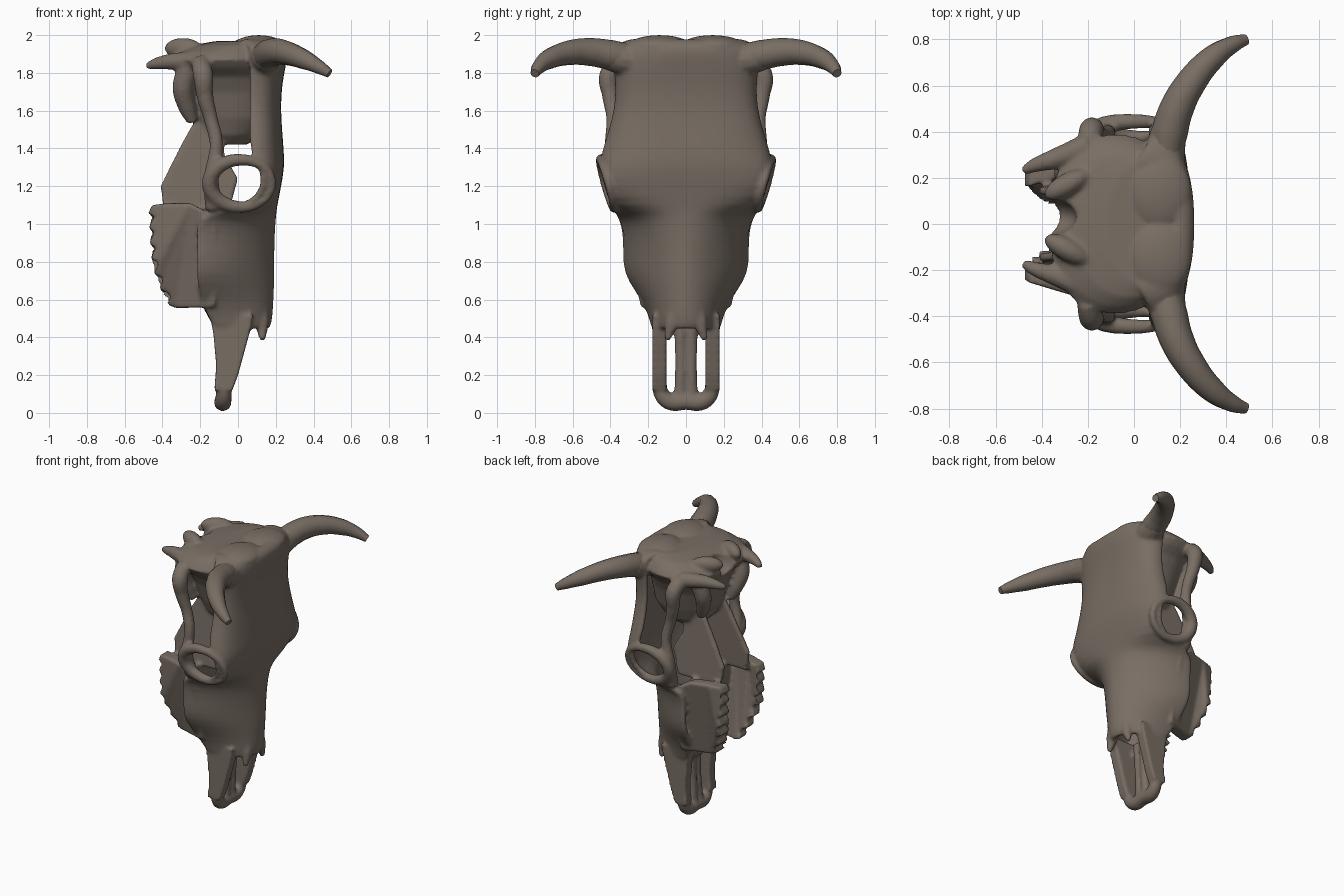
import bpy, bmesh, math

cube = bpy.data.objects.get("Cube")
if cube:
    bpy.data.objects.remove(cube, do_unlink=True)

BONE = (0.19, 0.155, 0.127, 1)
bone = bpy.data.materials.new("weathered_bone")
bone.use_nodes = True
bone.diffuse_color = BONE
shader = bone.node_tree.nodes["Principled BSDF"]
shader.inputs["Base Color"].default_value = BONE
shader.inputs["Roughness"].default_value = 0.8

BACK_SHIFT = 0.03   # the rear of the skull leans slightly to one side
skull_parts = []


def activate(ob):
    bpy.ops.object.select_all(action='DESELECT')
    bpy.context.view_layer.objects.active = ob
    ob.select_set(True)


def finish(ob):
    ob.data.materials.clear()
    ob.data.materials.append(bone)
    activate(ob)
    bpy.ops.object.shade_smooth_by_angle(angle=math.radians(60))


def from_bmesh(name, bm):
    bmesh.ops.recalc_face_normals(bm, faces=bm.faces)
    mesh = bpy.data.meshes.new(name)
    bm.to_mesh(mesh)
    bm.free()
    ob = bpy.data.objects.new(name, mesh)
    bpy.context.collection.objects.link(ob)
    skull_parts.append(ob)
    return ob


def spow(v, e):
    return math.copysign(abs(v) ** e, v)


def loft(name, rings, closed, n=32):
    """Rings of (z, back x, front x, half width, exponent); open ones are front halves."""
    bm = bmesh.new()
    rows = []
    for z, xb, xf, hw, e in rings:
        row = []
        for i in range(n if closed else n + 1):
            if closed:
                t = 2 * math.pi * i / n
                x = (xb + xf) / 2 + (xf - xb) / 2 * spow(math.cos(t), e)
            else:
                t = math.pi * (i / n - 0.5)
                x = xb + (xf - xb) * max(math.cos(t), 0) ** e
            row.append(bm.verts.new((x, hw * spow(math.sin(t), e), z)))
        rows.append(row)
    for a, b in zip(rows, rows[1:]):
        for i in range(n):
            j = (i + 1) % len(a)
            bm.faces.new((a[i], a[j], b[j], b[i]))
    if closed:
        bm.faces.new(rows[0])
        bm.faces.new(rows[-1])
    return from_bmesh(name, bm)


def slab(name, outline, y_at, thick):
    """Side outline of (x, z), given thickness along y, following y_at(x, z)."""
    bm = bmesh.new()
    sides = [[bm.verts.new((x, y_at(x, z) + d, z)) for x, z in outline]
             for d in (-thick / 2, thick / 2)]
    bm.faces.new(sides[0])
    bm.faces.new(sides[1])
    for i in range(len(outline)):
        j = (i + 1) % len(outline)
        bm.faces.new((sides[0][i], sides[0][j], sides[1][j], sides[1][i]))
    bmesh.ops.triangulate(bm, faces=[f for f in bm.faces if len(f.verts) > 4])
    return from_bmesh(name, bm)


def tube(name, points, cyclic=False):
    """Smooth tapered tube through (x, y, z, radius)."""
    cu = bpy.data.curves.new(name, 'CURVE')
    cu.dimensions = '3D'
    cu.bevel_depth, cu.bevel_resolution, cu.use_fill_caps = 1, 4, True
    sp = cu.splines.new('BEZIER')
    sp.bezier_points.add(len(points) - 1)
    sp.use_cyclic_u, sp.resolution_u = cyclic, 8
    for bp, (x, y, z, r) in zip(sp.bezier_points, points):
        bp.co, bp.radius = (x, y, z), r
        bp.handle_left_type = bp.handle_right_type = 'AUTO'
    ob = bpy.data.objects.new(name, cu)
    bpy.context.collection.objects.link(ob)
    activate(ob)
    bpy.ops.object.convert(target='MESH')
    return bpy.context.object


def ellipsoid(name, loc, size, turn=0):
    bpy.ops.mesh.primitive_uv_sphere_add(segments=24, ring_count=14, location=loc,
                                         rotation=(0, 0, turn))
    ob = bpy.context.object
    ob.name, ob.scale = name, size
    return ob


# Forehead, nose and cheeks: one curved shell, cut back at the eye sockets
face = loft("face_shell", [
    (0.44, -0.11, 0.15, 0.165, 0.9), (0.50, -0.16, 0.165, 0.175, 0.95),
    (0.60, -0.20, 0.17, 0.215, 1.05), (0.70, -0.22, 0.175, 0.29, 1.2),
    (0.78, -0.22, 0.175, 0.32, 1.25), (0.90, -0.22, 0.175, 0.315, 1.15),
    (1.00, -0.22, 0.18, 0.325, 1.05), (1.06, -0.20, 0.185, 0.355, 0.95),
    (1.10, 0.06, 0.19, 0.385, 0.85), (1.20, 0.13, 0.21, 0.42, 0.75),
    (1.30, 0.11, 0.228, 0.44, 0.75), (1.38, 0.06, 0.225, 0.43, 0.75),
    (1.50, 0.06, 0.215, 0.39, 0.7), (1.62, 0.06, 0.208, 0.36, 0.7),
    (1.74, 0.06, 0.215, 0.355, 0.7), (1.84, 0.06, 0.235, 0.37, 0.75),
    (1.92, 0.06, 0.25, 0.37, 0.85), (1.955, 0.05, 0.235, 0.33, 0.85),
    (1.97, 0.0, 0.18, 0.25, 0.85)], False)
mod = face.modifiers.new("bone_thickness", 'SOLIDIFY')
mod.thickness, mod.offset = 0.036, 0
mod = face.modifiers.new("smooth", 'SUBSURF')
mod.levels = mod.render_levels = 1

# Braincase flaring into the occipital plate, with the spinal opening cut out
brain = loft("braincase", [
    (1.42, -0.16, 0.05, 0.13, 1), (1.47, -0.21, 0.12, 0.18, 0.9),
    (1.56, -0.25, 0.19, 0.22, 0.9), (1.70, -0.28, 0.20, 0.26, 0.85),
    (1.78, -0.31, 0.20, 0.30, 0.85), (1.83, -0.35, 0.20, 0.36, 0.85),
    (1.87, -0.37, 0.20, 0.39, 0.85), (1.91, -0.34, 0.22, 0.36, 0.9),
    (1.945, -0.25, 0.22, 0.32, 0.9), (1.968, -0.12, 0.20, 0.26, 1)], True, 40)
cutter = ellipsoid("opening_cutter", (-0.36, BACK_SHIFT, 1.93), (0.11, 0.08, 0.13))
cutter.hide_render = True
mod = brain.modifiers.new("spinal_opening", 'BOOLEAN')
mod.operation, mod.object = 'DIFFERENCE', cutter
activate(brain)
bpy.ops.object.modifier_apply(modifier=mod.name)
bpy.data.objects.remove(cutter, do_unlink=True)

# Palate between the tooth rows
loft("palate", [
    (0.42, -0.11, -0.05, 0.09, 0.7), (0.55, -0.18, -0.13, 0.16, 0.7),
    (0.75, -0.22, -0.17, 0.25, 0.7), (1.00, -0.23, -0.18, 0.28, 0.7),
    (1.08, -0.22, -0.18, 0.27, 0.7)], True)

# Saw-toothed rear edge of the cheek teeth
tooth_edge = []
for i in range(7):
    z = 1.10 - i * 0.08
    x = -0.455 + 0.1 * (i / 6) ** 3
    tooth_edge += [(x, z), (x - 0.02, z - 0.045), (x + 0.025, z - 0.065)]
TOOTH_ROW = [(-0.12, 0.56), (-0.12, 1.04), (-0.25, 1.11), (-0.37, 1.11)] + tooth_edge
PREMAXILLA = [(-0.15, 0.52), (0.08, 0.52), (0.06, 0.42), (0.0, 0.2), (-0.03, 0.12),
              (-0.125, 0.12), (-0.115, 0.25), (-0.13, 0.42)]
PTERYGOID = [(-0.41, 1.2), (-0.39, 1.06), (-0.05, 1.06), (0.0, 1.24), (-0.07, 1.36),
             (-0.1, 1.6), (-0.21, 1.58), (-0.3, 1.42)]

for s, side in ((-1, "front"), (1, "back")):
    def part(kind, points, cyclic=False, shift=0):
        ob = tube(f"{side}_{kind}", [(x, s * y + shift, z, r) for x, y, z, r in points], cyclic)
        if kind == "horn":
            finish(ob)
        else:
            skull_parts.append(ob)

    part("horn", [(0.13, 0.26, 1.875, 0.07), (0.155, 0.40, 1.895, 0.079),
                  (0.185, 0.50, 1.91, 0.074), (0.245, 0.61, 1.908, 0.066),
                  (0.34, 0.72, 1.875, 0.054), (0.43, 0.78, 1.83, 0.037),
                  (0.485, 0.80, 1.797, 0.024)])
    # Flared bone collar under each horn
    part("horn_collar", [(0.13, 0.22, 1.86, 0.085), (0.14, 0.34, 1.875, 0.085),
                         (0.155, 0.42, 1.895, 0.076)])
    # Eye socket rim, thicker behind
    rim = []
    for i in range(12):
        a = 2 * math.pi * i / 12
        rim.append((0.015 + 0.165 * math.cos(a), 0.41 + 0.035 * math.sin(a),
                    1.215 + 0.125 * math.sin(a), 0.032 - 0.01 * math.cos(a)))
    part("eye_socket_rim", rim, True)
    # Cheek arch, broad where it meets the braincase
    part("cheek_arch", [(-0.13, 0.35, 1.08, 0.045), (-0.14, 0.39, 1.25, 0.04),
                        (-0.115, 0.395, 1.42, 0.036), (-0.145, 0.385, 1.56, 0.038),
                        (-0.175, 0.40, 1.68, 0.045), (-0.185, 0.405, 1.79, 0.055),
                        (-0.20, 0.33, 1.86, 0.05)])
    part("skull_base_process", [(-0.20, 0.31, 1.86, 0.055), (-0.35, 0.25, 1.86, 0.045),
                                (-0.43, 0.225, 1.85, 0.032), (-0.48, 0.20, 1.835, 0.02)],
         shift=BACK_SHIFT)
    part("ear_bulla", [(-0.26, 0.24, 1.83, 0.06), (-0.29, 0.22, 1.72, 0.058),
                       (-0.27, 0.19, 1.62, 0.048), (-0.24, 0.17, 1.54, 0.03)])
    part("nasal_tip", [(0.11, 0.06, 0.60, 0.045), (0.125, 0.075, 0.48, 0.04),
                       (0.13, 0.10, 0.385, 0.016)])
    part("palate_bar", [(-0.06, 0.03, 0.48, 0.034), (-0.07, 0.028, 0.25, 0.03),
                        (-0.08, 0.03, 0.08, 0.034)])
    part("snout_tip", [(-0.075, 0.14, 0.18, 0.036), (-0.075, 0.13, 0.10, 0.042),
                       (-0.08, 0.085, 0.06, 0.047), (-0.08, 0.0, 0.06, 0.045)])
    skull_parts.append(ellipsoid(f"{side}_neck_joint", (-0.29, s * 0.14 + BACK_SHIFT, 1.93),
                                 (0.11, 0.05, 0.055), s * 0.5))
    skull_parts.append(ellipsoid(f"{side}_crown_bump", (0.11, s * 0.14, 1.94),
                                 (0.14, 0.17, 0.06)))
    # Tooth rows lean towards each other at the rear
    slab(f"{side}_tooth_row", TOOTH_ROW,
         lambda x, z: s * (min(0.30, 0.185 + 0.45 * max(z - 0.55, 0)) + 0.3 * (x + 0.15)), 0.09)
    slab(f"{side}_premaxilla", PREMAXILLA, lambda x, z: s * 0.14, 0.075)
    slab(f"{side}_pterygoid_plate", PTERYGOID,
         lambda x, z: s * (0.12 + 0.06 * (1.6 - z)), 0.036)

# Fuse the bones into one smooth skull
bpy.ops.object.select_all(action='DESELECT')
for ob in skull_parts:
    ob.select_set(True)
bpy.context.view_layer.objects.active = face
bpy.ops.object.convert(target='MESH')
bpy.ops.object.join()
skull = bpy.context.object
skull.name = "skull"
mod = skull.modifiers.new("fuse", 'REMESH')
mod.mode, mod.voxel_size = 'VOXEL', 0.011
mod = skull.modifiers.new("soften", 'SMOOTH')
mod.factor, mod.iterations = 0.5, 5
activate(skull)
bpy.ops.object.convert(target='MESH')
finish(skull)
